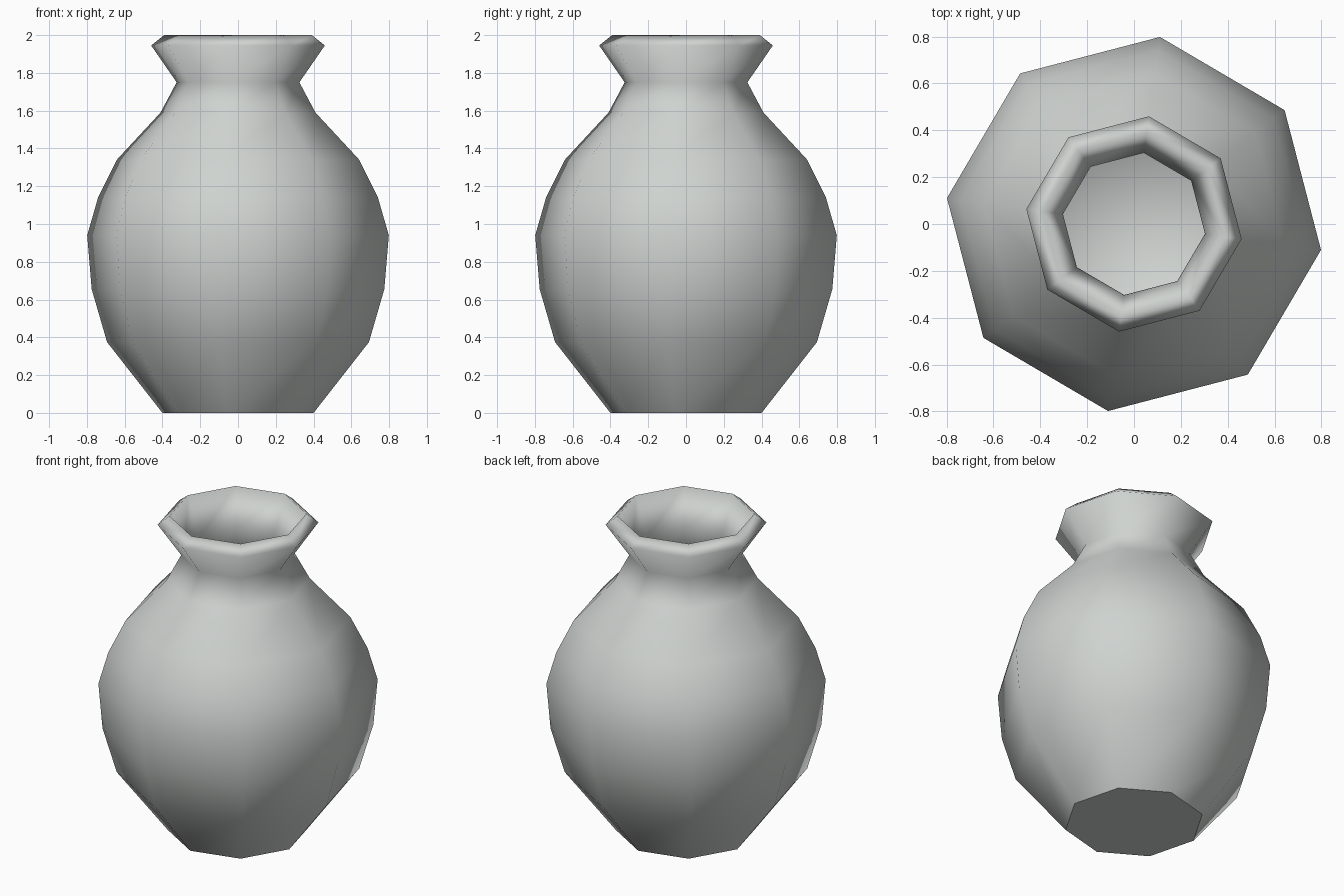
import bpy
import bmesh
from math import cos, sin, tau, radians

cube = bpy.data.objects.get("Cube")
if cube:
    bpy.data.objects.remove(cube, do_unlink=True)

SIDES = 8
TURN = radians(-7.9)

# Radius and height pairs: outer wall, rim, then inner wall down to the floor
outer = [(0.404, 0), (0.70, 0.375), (0.782, 0.655), (0.806, 0.94), (0.748, 1.14),
         (0.648, 1.34), (0.414, 1.59), (0.328, 1.75), (0.464, 1.945), (0.395, 2.0)]
inner = [(0.306, 1.76), (0.385, 1.57), (0.61, 1.33), (0.71, 1.13), (0.765, 0.94),
         (0.742, 0.66), (0.665, 0.39), (0.39, 0.04)]

clay = bpy.data.materials.new("pale_grey_clay")
clay.use_nodes = True
clay.diffuse_color = (0.62, 0.65, 0.63, 1)
clay.node_tree.nodes["Principled BSDF"].inputs["Base Color"].default_value = clay.diffuse_color


def ring(bm, radius, height):
    angles = [TURN + tau * i / SIDES for i in range(SIDES)]
    return [bm.verts.new((radius * cos(a), radius * sin(a), height)) for a in angles]


# Octagonal vase turned from the profile
bm = bmesh.new()
rings = [ring(bm, r, z) for r, z in outer + inner]
for low, high in zip(rings, rings[1:]):
    for i in range(SIDES):
        j = (i + 1) % SIDES
        bm.faces.new((low[i], low[j], high[j], high[i]))
base = bm.faces.new(rings[0][::-1])
floor = bm.faces.new(rings[-1])

# Smooth walls with a crisp foot
for face in bm.faces:
    face.smooth = True
base.smooth = False
for edge in base.edges:
    edge.smooth = False

mesh = bpy.data.meshes.new("vase")
bm.to_mesh(mesh)
bm.free()
mesh.materials.append(clay)
vase = bpy.data.objects.new("vase", mesh)
bpy.context.collection.objects.link(vase)
